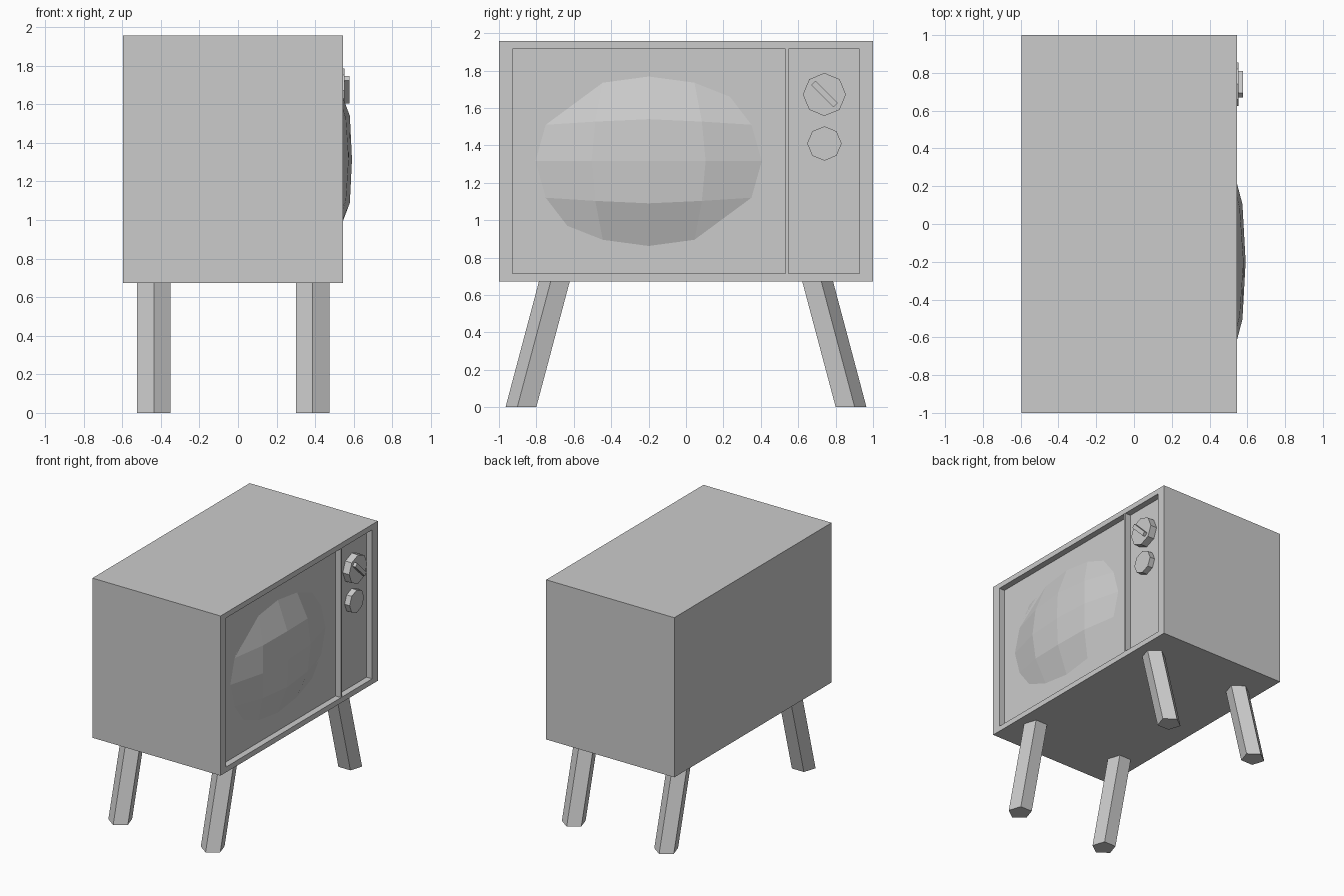
import bpy, bmesh, math
from mathutils import Matrix, Vector

if "Cube" in bpy.data.objects:
    bpy.data.objects.remove(bpy.data.objects["Cube"])

FRONT, PANEL = 0.545, 0.495   # cabinet rim plane and recessed panel plane


def finish(name, bm):
    bmesh.ops.recalc_face_normals(bm, faces=bm.faces)
    me = bpy.data.meshes.new(name)
    bm.to_mesh(me)
    bm.free()
    ob = bpy.data.objects.new(name, me)
    bpy.context.collection.objects.link(ob)
    return ob


def add_box(bm, lo, hi, rot=Matrix()):
    lo, hi = Vector(lo), Vector(hi)
    mat = Matrix.Translation((lo + hi) / 2) @ rot @ Matrix.Diagonal((*(hi - lo), 1))
    bmesh.ops.create_cube(bm, size=1, matrix=mat)


# Cabinet with a recessed front panel
bm = bmesh.new()
add_box(bm, (-0.596, -1, 0.673), (FRONT, 1, 1.958))
face = max(bm.faces, key=lambda f: f.calc_center_median().x)
bmesh.ops.inset_individual(bm, faces=[face], thickness=0.03)
for v in face.verts:
    v.co.y = math.copysign(0.928, v.co.y)
    v.co.z = 1.915 if v.co.z > 1.3 else 0.716
wall = bmesh.ops.extrude_discrete_faces(bm, faces=[face])["faces"][0]
for v in wall.verts:
    v.co.x = PANEL
finish("cabinet", bm)

# Thin strip between screen and controls
bm = bmesh.new()
add_box(bm, (PANEL, 0.532, 0.716), (FRONT - 0.002, 0.548, 1.915))
finish("panel_divider", bm)

# Bulging screen: a 4 x 4 grid rounded into an oval
# (column, row) -> (y offset, z offset, x)
quarter = {
    (0, 0): (0, 0, 0.591), (1, 0): (0.305, 0, 0.574), (2, 0): (0.605, 0, PANEL),
    (0, 1): (0, 0.225, 0.580), (1, 1): (0.285, 0.212, 0.560), (2, 1): (0.55, 0.195, PANEL),
    (0, 2): (0, 0.453, PANEL), (1, 2): (0.245, 0.42, PANEL), (2, 2): (0.435, 0.345, PANEL),
}
bm = bmesh.new()
grid = {}
for i in range(-2, 3):
    for j in range(-2, 3):
        y, z, x = quarter[abs(i), abs(j)]
        grid[i, j] = bm.verts.new((x, -0.2 + math.copysign(y, i), 1.315 + math.copysign(z, j)))
for i in range(-2, 2):
    for j in range(-2, 2):
        bm.faces.new((grid[i, j], grid[i + 1, j], grid[i + 1, j + 1], grid[i, j + 1]))
screen = finish("screen", bm)
if screen.data.polygons[0].normal.x < 0:
    screen.data.flip_normals()


# Octagonal knobs on the control panel
def knob(name, z, radius, x_end):
    bm = bmesh.new()
    mat = Matrix.Translation(((PANEL + x_end) / 2, 0.74, z)) @ Matrix.Rotation(math.pi / 2, 4, 'Y')
    bmesh.ops.create_cone(bm, cap_ends=True, segments=8, radius1=radius, radius2=radius,
                          depth=x_end - PANEL, matrix=mat)
    return finish(name, bm)


knob("channel_knob", 1.672, 0.115, 0.552)
knob("volume_knob", 1.41, 0.092, 0.54)

# Diagonal grip bar on the upper knob
bm = bmesh.new()
add_box(bm, (0.55, 0.74 - 0.084, 1.675 - 0.0165), (0.578, 0.74 + 0.084, 1.675 + 0.0165),
        Matrix.Rotation(-math.pi / 4, 4, 'X'))
finish("knob_grip", bm)

# Splayed five-sided legs, sheared outward along y
HEIGHT, RADIUS = 0.673, 0.091
for x, place in ((-0.436, "back"), (0.387, "front")):
    for side, label in ((-1, "left"), (1, "right")):
        bm = bmesh.new()
        rings = []
        for z, y in ((0, 0.874), (HEIGHT, 0.695)):
            rings.append([bm.verts.new((x + RADIUS * math.sin(a),
                                        side * (y + RADIUS * math.cos(a)), z))
                          for a in (k * math.tau / 5 for k in range(5))])
        for ring in rings:
            bm.faces.new(ring)
        for k in range(5):
            n = (k + 1) % 5
            bm.faces.new((rings[0][k], rings[0][n], rings[1][n], rings[1][k]))
        finish(f"{place}_{label}_leg", bm)
